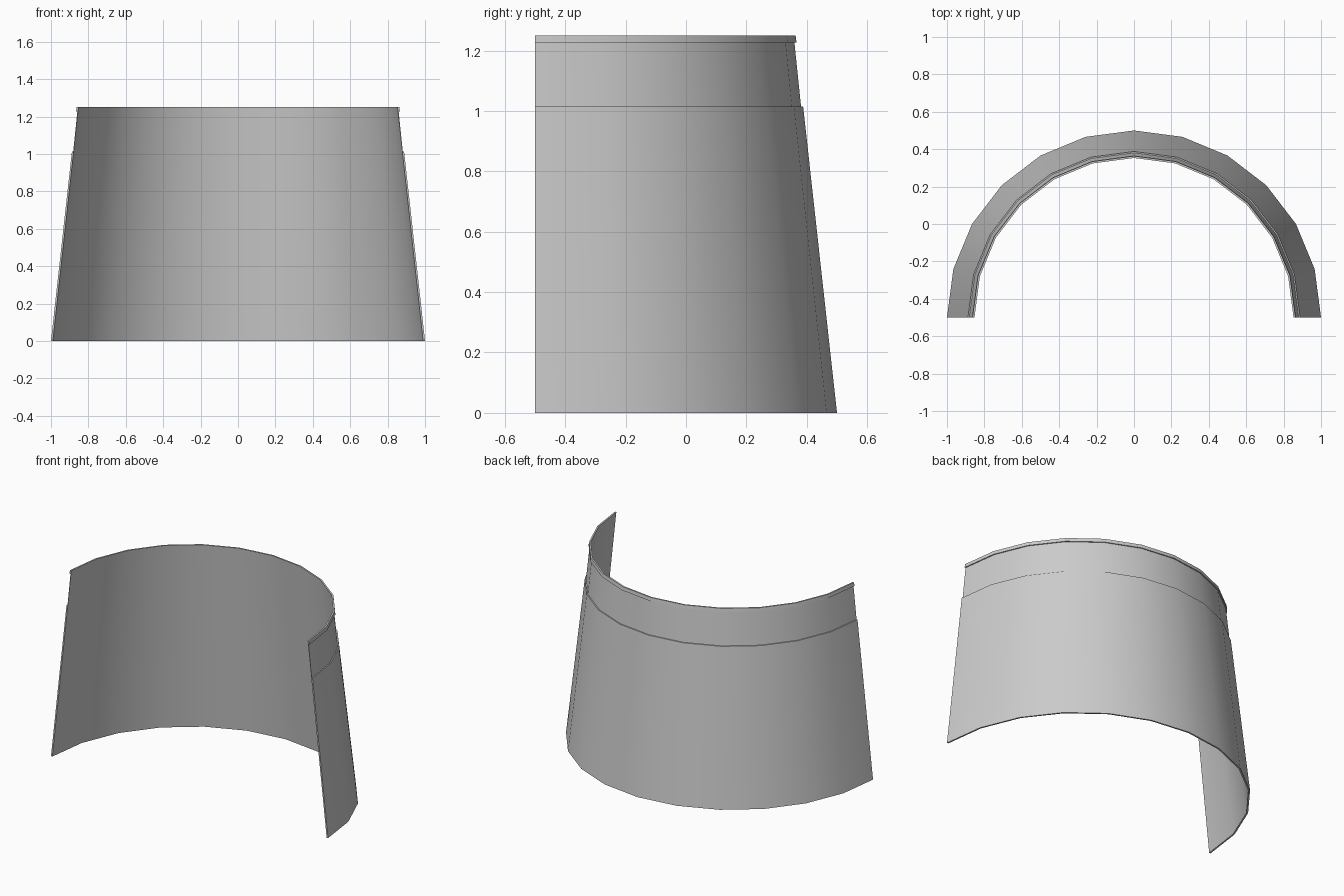
import bpy, bmesh, math

if "Cube" in bpy.data.objects:
    bpy.data.objects.remove(bpy.data.objects["Cube"])

SEGMENTS = 12
CENTRE_Y = -0.5

# Closed wall cross-section (radius, height): outer face with band step and top lip
profile = [
    (1.0, 0.0), (0.888, 1.014),       # lower outer panel
    (0.881, 1.014), (0.859, 1.227),   # recessed band
    (0.866, 1.227), (0.863, 1.25),    # top lip
    (0.853, 1.25), (0.99, 0.0),       # inner face
]

bm = bmesh.new()
rings = []
for i in range(SEGMENTS + 1):
    a = math.pi * i / SEGMENTS
    rings.append([bm.verts.new((r * math.cos(a), CENTRE_Y + r * math.sin(a), z))
                  for r, z in profile])

# Sweep the section through half a turn
n = len(profile)
for a, b in zip(rings, rings[1:]):
    for j in range(n):
        k = (j + 1) % n
        bm.faces.new((a[j], b[j], b[k], a[k]))

# Cut ends
bm.faces.new(rings[0])
bm.faces.new(rings[-1][::-1])
bmesh.ops.recalc_face_normals(bm, faces=bm.faces)

mesh = bpy.data.meshes.new("half_cone_wall")
bm.to_mesh(mesh)
bm.free()
wall = bpy.data.objects.new("half_cone_wall", mesh)
bpy.context.collection.objects.link(wall)

# Smooth round the curve, sharp at steps and rims
bpy.context.view_layer.objects.active = wall
wall.select_set(True)
bpy.ops.object.shade_smooth_by_angle(angle=math.radians(30))
